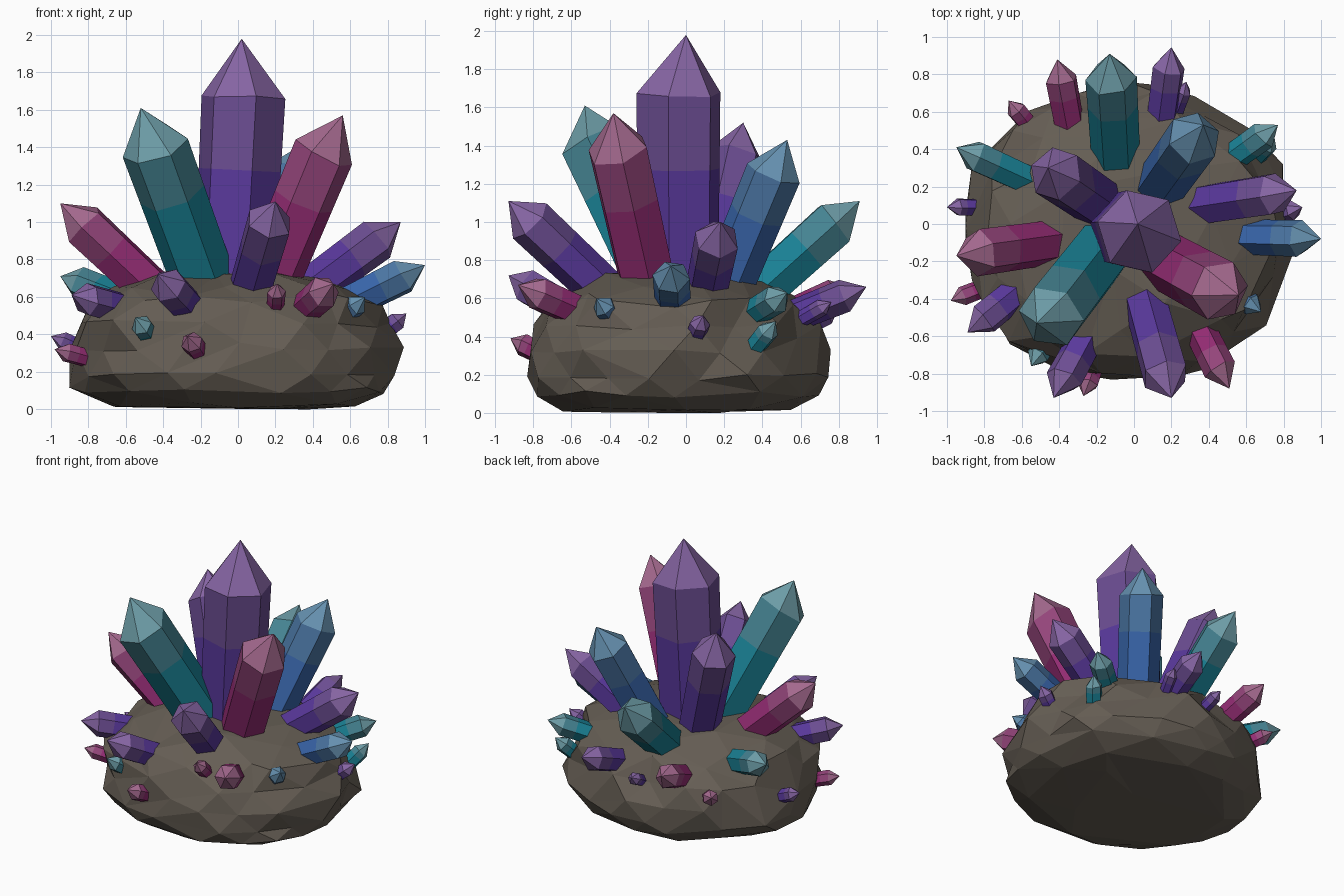
import bpy, bmesh, random
from math import acos, atan2, cos, sin, pi, radians, degrees
from mathutils import Vector, noise

if "Cube" in bpy.data.objects:
    bpy.data.objects.remove(bpy.data.objects["Cube"])

random.seed(4)


def material(name, rgb):
    m = bpy.data.materials.new(name)
    m.diffuse_color = (*rgb, 1)
    m.use_nodes = True
    m.node_tree.nodes["Principled BSDF"].inputs["Base Color"].default_value = m.diffuse_color
    return m


# Each hue: deep root, body and pale tip
HUES = {
    "purple": [(.10, .04, .33), (.15, .075, .29), (.24, .13, .37)],
    "teal": [(.01, .22, .30), (.06, .23, .29), (.15, .33, .38)],
    "magenta": [(.29, .025, .17), (.30, .06, .20), (.37, .14, .27)],
    "blue": [(.04, .13, .40), (.07, .18, .37), (.13, .28, .43)],
}
MATS = {h: [material(f"{h}_{n}", c) for n, c in zip(("root", "body", "tip"), cs)]
        for h, cs in HUES.items()}
ROCK = material("rock_brown", (.13, .11, .088))


def finish(bm, name, mats):
    bmesh.ops.recalc_face_normals(bm, faces=bm.faces[:])
    me = bpy.data.meshes.new(name)
    bm.to_mesh(me)
    bm.free()
    for m in mats:
        me.materials.append(m)
    ob = bpy.data.objects.new(name, me)
    bpy.context.collection.objects.link(ob)
    return ob


def crystal(name, hue, tip, root, r, offset=(0, 0), spin=None):
    """Six-sided prism sunk into the rock; offset moves the shaft off the pointed tip."""
    shift = Vector((*offset, 0))
    point = Vector(tip)
    tip, root = point + shift, Vector(root) + shift
    axis = (tip - root).normalized()
    root = root - axis * (r * 0.7 + 0.02)
    q = Vector((0, 0, 1)).rotation_difference(axis)
    spin = random.uniform(0, pi / 3) if spin is None else spin
    shoulder = (tip - root).length - 1.3 * r
    bm = bmesh.new()
    rings = []
    for f, k in ((0, .94), (.35, .96), (.68, .98), (1, 1)):
        ring = []
        for i in range(6):
            a = spin + i * pi / 3
            jitter = random.uniform(-.1, .1) * r if f == 1 else 0
            p = Vector((cos(a) * r * k, sin(a) * r * k, f * shoulder + jitter))
            ring.append(bm.verts.new(root + q @ p))
        rings.append(ring)
    apex = bm.verts.new(point)
    bm.faces.new(rings[0][::-1])
    for n in range(3):
        for i in range(6):
            j = (i + 1) % 6
            f = bm.faces.new((rings[n][i], rings[n][j], rings[n + 1][j], rings[n + 1][i]))
            f.material_index = 0 if n < 2 else 1
    for i in range(6):
        f = bm.faces.new((rings[3][i], rings[3][(i + 1) % 6], apex))
        f.material_index = 2
    return finish(bm, name, MATS[hue])


# Rock base: sphere reshaped to a squat profile (polar angle, radius, height), roughened
PROFILE = [(0, 0, .73), (30, .46, .715), (55, .80, .61), (78, .965, .44),
           (100, 1.0, .22), (118, .94, .10), (134, .77, .02), (152, .5, .0), (180, 0, 0)]


def profile(t):
    for (a, r0, z0), (b, r1, z1) in zip(PROFILE, PROFILE[1:]):
        if t <= b:
            k = (t - a) / (b - a)
            return r0 + (r1 - r0) * k, z0 + (z1 - z0) * k
    return 0, 0


bm = bmesh.new()
bmesh.ops.create_icosphere(bm, subdivisions=3, radius=1)
for v in bm.verts:
    d = v.co.normalized()
    rho, z = profile(degrees(acos(max(-1, min(1, d.z)))))
    a = atan2(d.y, d.x)
    n = noise.noise(d * 2.3 + Vector((3, 1, 7))) * .06 + noise.noise(d * 5.5) * .09
    rho *= 1 + n
    z = max(0, z + n * .3 * min(1, z * 4) + max(0, -d.z - .6) * .08 * noise.noise(d * 4))
    v.co = (-.03 + .90 * rho * cos(a), -.06 + .805 * rho * sin(a), z)
rock = finish(bm, "rock_base", [ROCK])
dec = rock.modifiers.new("chipped_facets", 'DECIMATE')
dec.ratio = .62

# Central crystal
crystal("centre_crystal", "purple", (.02, 0, 1.98), (-.05, 0, .6), .23, (.025, -.04), radians(-13))

# Other crystals: hue, tip, point where it leaves the rock, radius, shaft offset
LARGE = [
    ("teal", (-.52, -.53, 1.61), (-.20, -.12, .73), .183, (0, -.06)),
    ("magenta", (.56, -.38, 1.57), (.19, -.18, .68), .167, (-.02, -.02)),
    ("blue", (.37, .53, 1.43), (.15, .22, .68), .148),
    ("purple", (-.46, .30, 1.52), (-.18, .11, .70), .15, (-.02, .01)),
    ("purple", (.20, -.93, 1.11), (.06, -.42, .63), .127),
    ("magenta", (-.95, -.17, 1.10), (-.45, -.10, .63), .128),
    ("teal", (-.13, .91, 1.11), (-.10, .40, .65), .138),
    ("purple", (.87, .18, 1.0), (.41, .11, .66), .12),
]
MEDIUM = [
    ("blue", (1.0, -.08, .77), (.60, -.07, .57), .10),
    ("teal", (-.95, .41, .71), (-.60, .25, .58), .09),
    ("purple", (-.89, -.58, .61), (-.62, -.36, .54), .09),
    ("purple", (-.43, -.93, .72), (-.25, -.60, .53), .10),
    ("magenta", (.51, -.88, .67), (.35, -.56, .53), .09),
    ("teal", (.77, .53, .63), (.52, .35, .52), .078),
    ("purple", (.20, .945, .66), (.15, .57, .51), .09),
    ("magenta", (-.41, .88, .66), (-.35, .56, .52), .088),
]
SMALL = [
    ("magenta", (-.98, -.41, .32), (-.80, -.34, .27), .052),
    ("purple", (-1.0, .09, .39), (-.88, .09, .34), .05),
    ("magenta", (-.67, .66, .48), (-.58, .55, .42), .055),
    ("purple", (.28, .76, .58), (.23, .62, .50), .045),
    ("purple", (-.10, .79, .53), (-.08, .66, .46), .045),
    ("purple", (.90, .09, .51), (.80, .06, .43), .055),
    ("blue", (.68, -.47, .60), (.60, -.41, .53), .06),
    ("magenta", (.21, -.79, .67), (.20, -.66, .55), .05),
    ("teal", (-.55, -.76, .49), (-.48, -.65, .40), .06),
    ("magenta", (-.27, -.92, .39), (-.23, -.80, .33), .06),
    ("teal", (.75, .47, .48), (.68, .39, .38), .058),
]
for size, group in (("large", LARGE), ("medium", MEDIUM), ("small", SMALL)):
    for i, (hue, *spec) in enumerate(group, 1):
        crystal(f"{size}_{hue}_crystal_{i}", hue, *spec)
